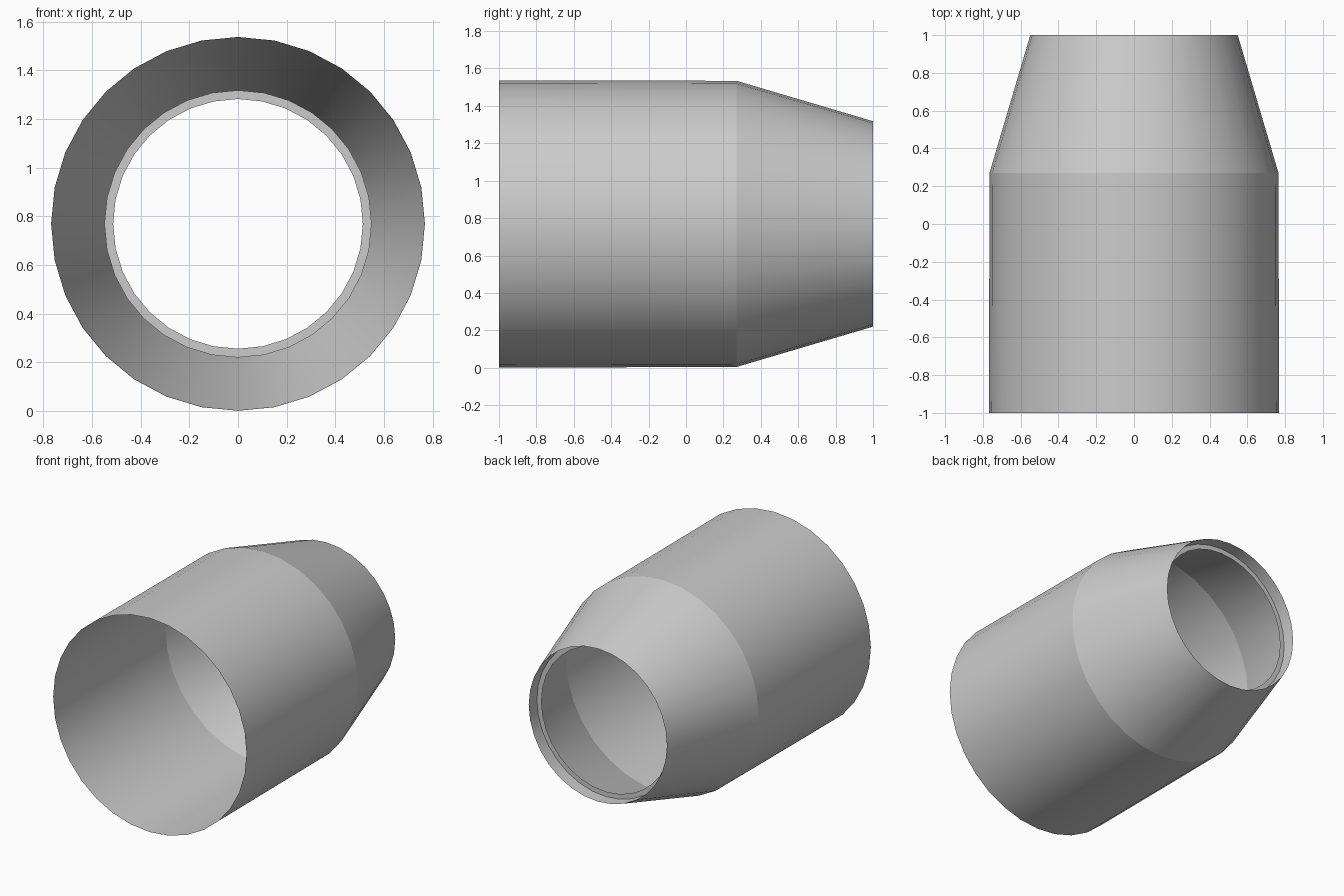
import bpy, bmesh, math

if "Cube" in bpy.data.objects:
    bpy.data.objects.remove(bpy.data.objects["Cube"])

SIDES = 32
CENTRE_Z = 0.769

# (radius, y): straight body, taper, rolled-in collar, inner lip
PROFILE = [(0.768, -1.0), (0.765, 0.27), (0.549, 1.0), (0.549, 0.907), (0.513, 0.907)]


def revolve(name, profile):
    """Revolve an open profile around the y axis into a single-sheet shell."""
    bm = bmesh.new()
    rings = []
    for r, y in profile:
        ring = []
        for i in range(SIDES):
            a = 2 * math.pi * i / SIDES
            ring.append(bm.verts.new((r * math.sin(a), y, CENTRE_Z + r * math.cos(a))))
        rings.append(ring)
    for a, b in zip(rings, rings[1:]):
        for i in range(SIDES):
            j = (i + 1) % SIDES
            bm.faces.new((a[i], b[i], b[j], a[j]))
    bm.normal_update()
    # outward-facing normals on the body
    f = min(bm.faces, key=lambda f: f.calc_center_median().y)
    c = f.calc_center_median()
    if f.normal.x * c.x + f.normal.z * (c.z - CENTRE_Z) < 0:
        bmesh.ops.reverse_faces(bm, faces=bm.faces[:])
    mesh = bpy.data.meshes.new(name)
    bm.to_mesh(mesh)
    bm.free()
    obj = bpy.data.objects.new(name, mesh)
    bpy.context.collection.objects.link(obj)
    return obj


# Tapered sleeve
sleeve = revolve("tapered_sleeve", PROFILE)
bpy.context.view_layer.objects.active = sleeve
sleeve.select_set(True)
bpy.ops.object.shade_smooth_by_angle(angle=math.radians(15))
